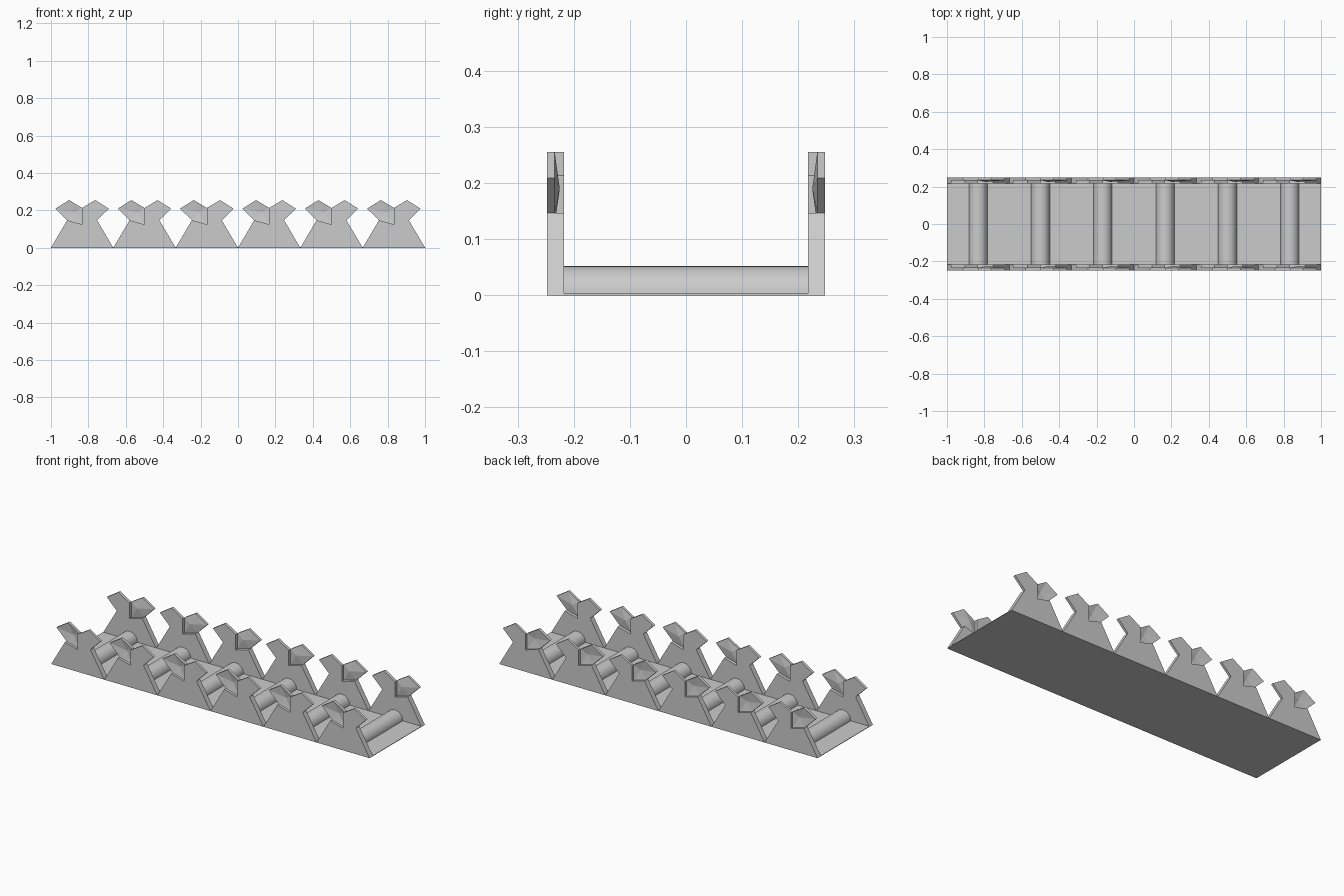
import bpy, bmesh, math
from mathutils import Vector

cube = bpy.data.objects.get("Cube")
if cube:
    bpy.data.objects.remove(cube, do_unlink=True)

grey = bpy.data.materials.new("plain grey")
grey.use_nodes = True
colour = (0.6, 0.6, 0.6, 1)
grey.diffuse_color = colour
grey.node_tree.nodes["Principled BSDF"].inputs["Base Color"].default_value = colour

COUNT = 6
PITCH = 2 / COUNT
OUTER, MIDDLE, INNER = 0.248, 0.234, 0.217
APEX_DEPTH = 0.225
FLOOR = 0.003

# Half outlines of a tooth in (x, z)
ARM = [(0, 0.125), (0.08, 0.147), (0.143, 0.209), (0.07, 0.255), (0, 0.213)]
APEX = (0.04, 0.19)
BODY = [(-PITCH / 2, 0), (PITCH / 2, 0), ARM[1], ARM[0], (-ARM[1][0], ARM[1][1])]


def finish(bm, name):
    bmesh.ops.recalc_face_normals(bm, faces=bm.faces)
    mesh = bpy.data.meshes.new(name)
    bm.to_mesh(mesh)
    bm.free()
    mesh.materials.append(grey)
    obj = bpy.data.objects.new(name, mesh)
    bpy.context.collection.objects.link(obj)
    return obj


def prism(bm, outline, cx, y0, y1, apex=None):
    """Extrude an outline from y0 to y1; an apex turns the y1 cap into a pyramid."""
    a = [bm.verts.new((cx + x, y0, z)) for x, z in outline]
    b = [bm.verts.new((cx + x, y1, z)) for x, z in outline]
    bm.faces.new(a)
    tip = bm.verts.new((cx + apex[0], apex[1], apex[2])) if apex else None
    if not tip:
        bm.faces.new(b)
    for i in range(len(a)):
        j = (i + 1) % len(a)
        bm.faces.new((a[i], a[j], b[j], b[i]))
        if tip:
            bm.faces.new((b[i], b[j], tip))


centres = [-1 + PITCH * (i + 0.5) for i in range(COUNT)]

# Toothed side walls: full-thickness bodies with half-lapped arms
for label, side in (("front", -1), ("back", 1)):
    bodies, studs, sockets = bmesh.new(), bmesh.new(), bmesh.new()
    for cx in centres:
        prism(bodies, BODY, cx, side * INNER, side * OUTER)
        prism(studs, ARM, cx, side * OUTER, side * MIDDLE,
              (APEX[0], side * APEX_DEPTH, APEX[1]))
        prism(sockets, [(-x, z) for x, z in ARM], cx, side * INNER, side * MIDDLE,
              (-APEX[0], side * APEX_DEPTH, APEX[1]))
    finish(bodies, label + "_wall_teeth")
    finish(studs, label + "_stud_arms")
    finish(sockets, label + "_socket_arms")

# Thin floor plate
bm = bmesh.new()
prism(bm, [(-1, 0), (1, 0), (1, FLOOR), (-1, FLOOR)], 0, -INNER, INNER)
finish(bm, "floor_plate")

# Half-round cross ribs
steps = 16
arc = [(0.05 * math.cos(math.pi * i / steps), 0.002 + 0.05 * math.sin(math.pi * i / steps))
       for i in range(steps + 1)]
for n, cx in enumerate(centres):
    bm = bmesh.new()
    prism(bm, arc, cx, -INNER, INNER)
    rib = finish(bm, f"cross_rib_{n + 1}")
    bpy.ops.object.select_all(action="DESELECT")
    rib.select_set(True)
    bpy.context.view_layer.objects.active = rib
    bpy.ops.object.shade_smooth_by_angle(angle=math.radians(30))
